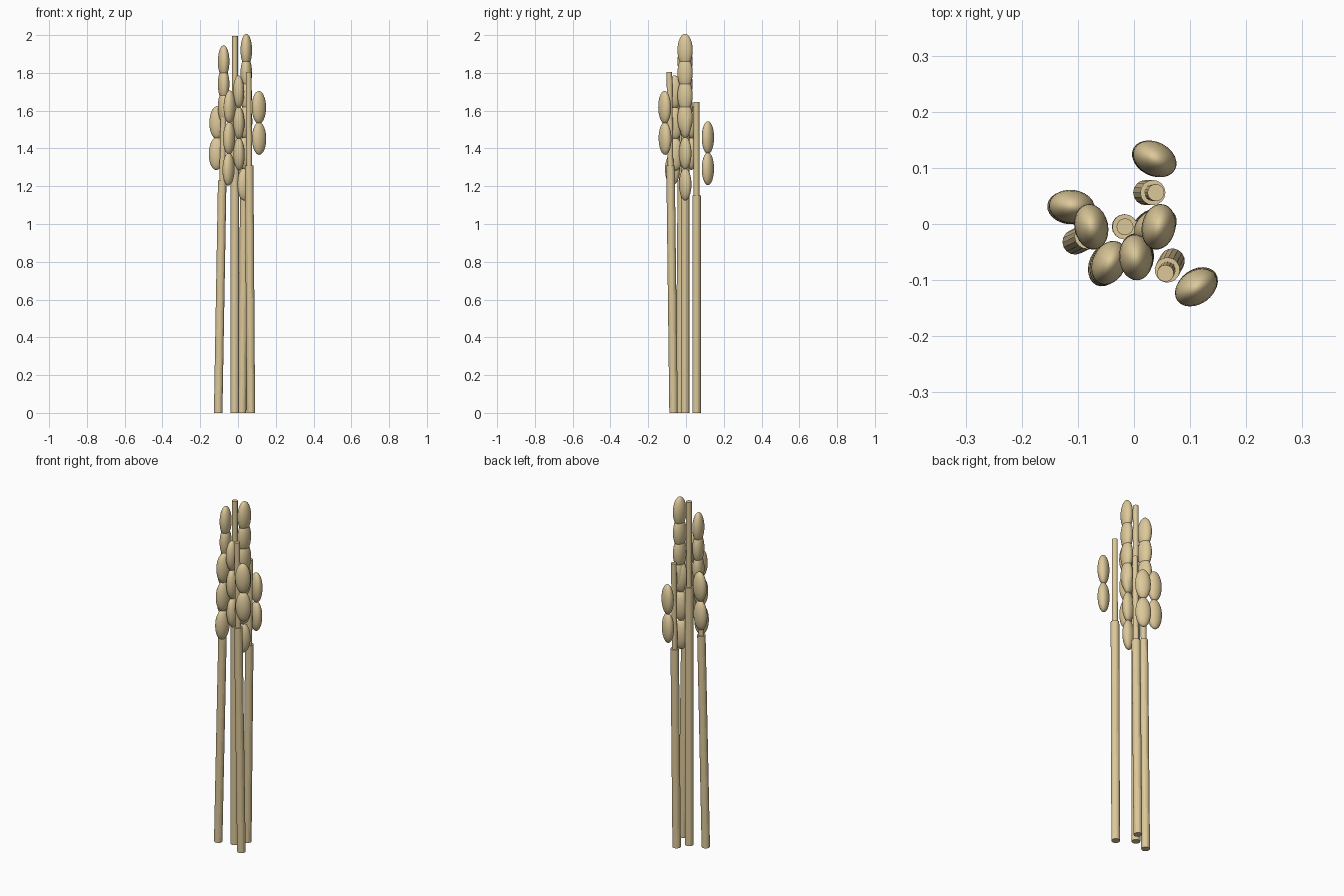
import bpy, math
from mathutils import Vector, Matrix

if "Cube" in bpy.data.objects:
    bpy.data.objects.remove(bpy.data.objects["Cube"])

mat = bpy.data.materials.new("straw")
mat.diffuse_color = (0.72, 0.58, 0.32, 1)
mat.use_nodes = True
mat.node_tree.nodes["Principled BSDF"].inputs["Base Color"].default_value = mat.diffuse_color


def rod(name, a, b, r):
    d = b - a
    bpy.ops.mesh.primitive_cylinder_add(vertices=16, radius=r, depth=d.length)
    o = bpy.context.object
    o.name = name
    o.matrix_world = Matrix.Translation((a + b) / 2) @ d.to_track_quat('Z', 'Y').to_matrix().to_4x4()
    o.data.materials.append(mat)


def grain(name, pos, turn, lean):
    bpy.ops.mesh.primitive_uv_sphere_add(segments=24, ring_count=16, radius=1)
    o = bpy.context.object
    o.name = name
    o.matrix_world = (Matrix.Translation(pos) @ lean @ Matrix.Rotation(math.radians(turn), 4, 'Z')
                      @ Matrix.Diagonal((0.041, 0.03, 0.0865, 1)))
    bpy.ops.object.shade_smooth()
    o.data.materials.append(mat)


# foot xy, tip xy, height of thick stem, grain count, grain direction, grain turn for each side
stalks = [
    ((-0.017, -0.005), (-0.016, -0.005), 1.50, 7, 0, (78, 102)),
    ((0.068, -0.066), (0.056, -0.088), 1.31, 5, 153, (95, 35)),
    ((0.021, 0.056), (0.039, 0.056), 1.15, 5, -90, (30, -28)),
    ((-0.105, -0.032), (-0.075, -0.018), 1.23, 5, -57, (65, -6)),
]

for n, (foot, tip, h, count, ang, turns) in enumerate(stalks, 1):
    a = Vector((*foot, 0))
    b = Vector((*tip, h + 0.495))
    axis = b - a
    lean = axis.to_track_quat('Z', 'Y').to_matrix().to_4x4()
    lean = Vector((0, 0, 1)).rotation_difference(axis).to_matrix().to_4x4()
    joint = a + axis * (h / b.z)
    # thick stem and thin ear core
    rod(f"stem_{n}", a, joint, 0.0225)
    rod(f"ear_core_{n}", joint, b, 0.015)
    # grains alternating on two sides of the ear
    step = (0.36 if count == 7 else 0.33) / (count - 1)
    for i in range(count):
        z = h + 0.06 + i * step
        th = math.radians(ang + 180 * (i % 2))
        p = a + axis * (z / b.z) + Vector((math.cos(th), math.sin(th), 0)) * 0.06
        grain(f"grain_{n}_{i + 1}", p, turns[i % 2], lean)
